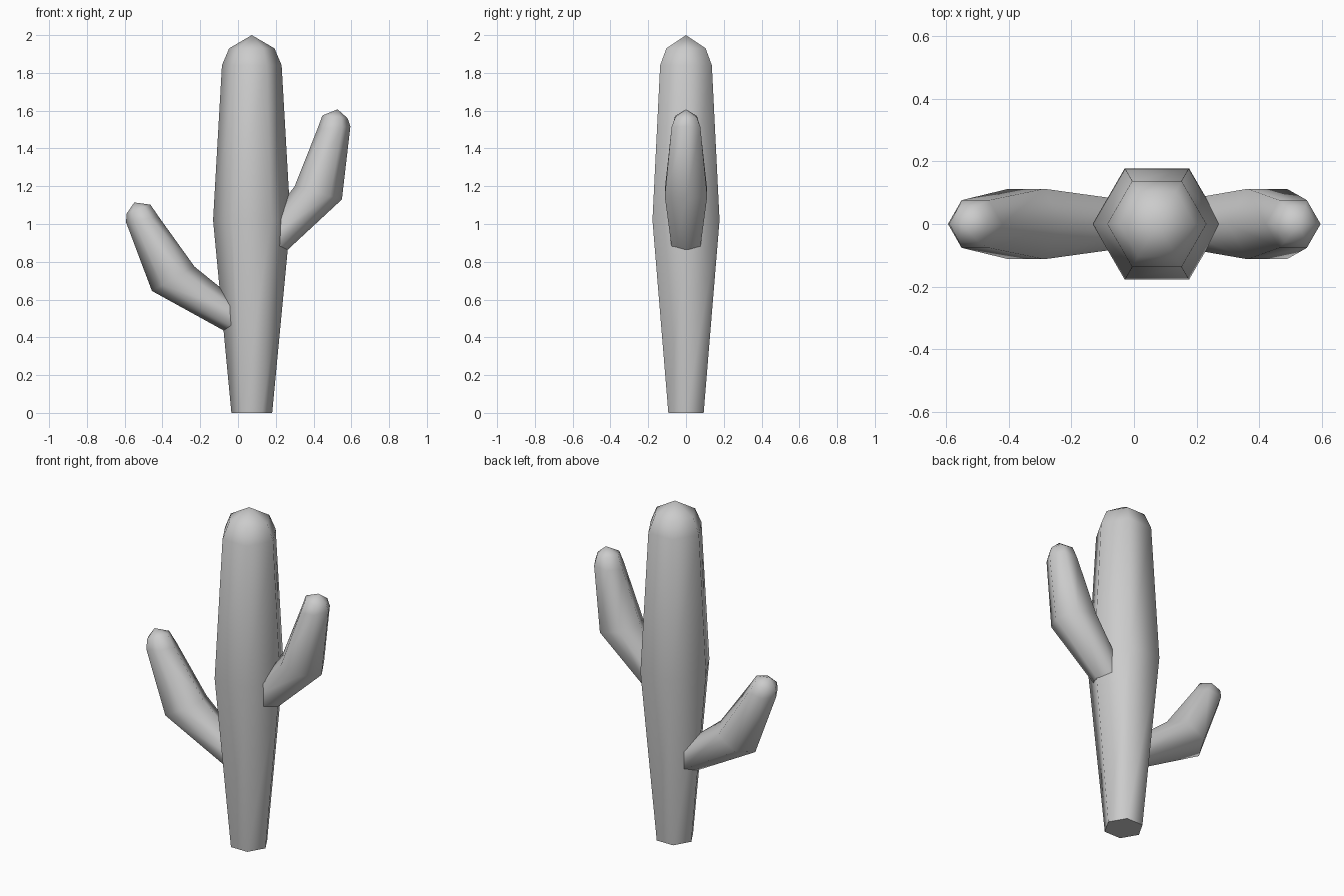
import bpy
import bmesh
import math
from mathutils import Vector, Matrix

SIDES = 6

if "Cube" in bpy.data.objects:
    bpy.data.objects.remove(bpy.data.objects["Cube"], do_unlink=True)

grey = bpy.data.materials.new("plain grey")
grey.use_nodes = True
grey.diffuse_color = (0.6, 0.6, 0.6, 1)
grey.node_tree.nodes["Principled BSDF"].inputs["Base Color"].default_value = grey.diffuse_color


def hex_tube(name, rings, tip, transform=Matrix()):
    """Loft six-sided rings, each given by its inner and outer (x, z) corner, up to a tip."""
    bm = bmesh.new()
    loops = []
    for inner, outer in rings:
        a, b = (Vector((p[0], 0, p[1])) for p in (inner, outer))
        centre, across = (a + b) / 2, (b - a) / 2
        depth = Vector((0, across.length, 0))
        angles = [math.tau * i / SIDES for i in range(SIDES)]
        loops.append([bm.verts.new(centre + across * math.cos(t) + depth * math.sin(t))
                      for t in angles])
    cap = bm.faces.new(loops[0])
    top = bm.verts.new((tip[0], 0, tip[1]))
    for i in range(SIDES):
        j = (i + 1) % SIDES
        for low, high in zip(loops, loops[1:]):
            bm.faces.new((low[i], low[j], high[j], high[i]))
        bm.faces.new((loops[-1][i], loops[-1][j], top))
    for face in bm.faces:
        face.smooth = face is not cap
    for edge in cap.edges:
        edge.smooth = False
    bm.transform(transform)
    bmesh.ops.recalc_face_normals(bm, faces=bm.faces)
    mesh = bpy.data.meshes.new(name)
    bm.to_mesh(mesh)
    bm.free()
    mesh.materials.append(grey)
    obj = bpy.data.objects.new(name, mesh)
    bpy.context.collection.objects.link(obj)
    return obj


# Trunk: (radius, height) profile
TRUNK_X = 0.073
trunk = [(0.108, 0), (0.205, 1.02), (0.158, 1.84), (0.12, 1.93)]
hex_tube("trunk", [((TRUNK_X - r, z), (TRUNK_X + r, z)) for r, z in trunk], (TRUNK_X, 2))

# Arm, relative to the centre of its elbow
arm_rings = [
    ((-0.325, -0.23), (-0.225, -0.36)),
    ((-0.125, 0.035), (0.125, -0.035)),
    ((-0.005, 0.337), (0.17, 0.352)),
    ((0.022, 0.41), (0.155, 0.395)),
]
arm_tip = (0.102, 0.442)

# Left arm upright, right arm mirrored, lower and leaning out
hex_tube("left_arm", arm_rings, arm_tip, Matrix.Translation((0.425, 0, 1.165)))
hex_tube("right_arm", arm_rings, arm_tip,
         Matrix.Translation((-0.343, 0, 0.71))
         @ Matrix.Rotation(math.radians(-14), 4, "Y")
         @ Matrix.Scale(-1, 4, (1, 0, 0)))
